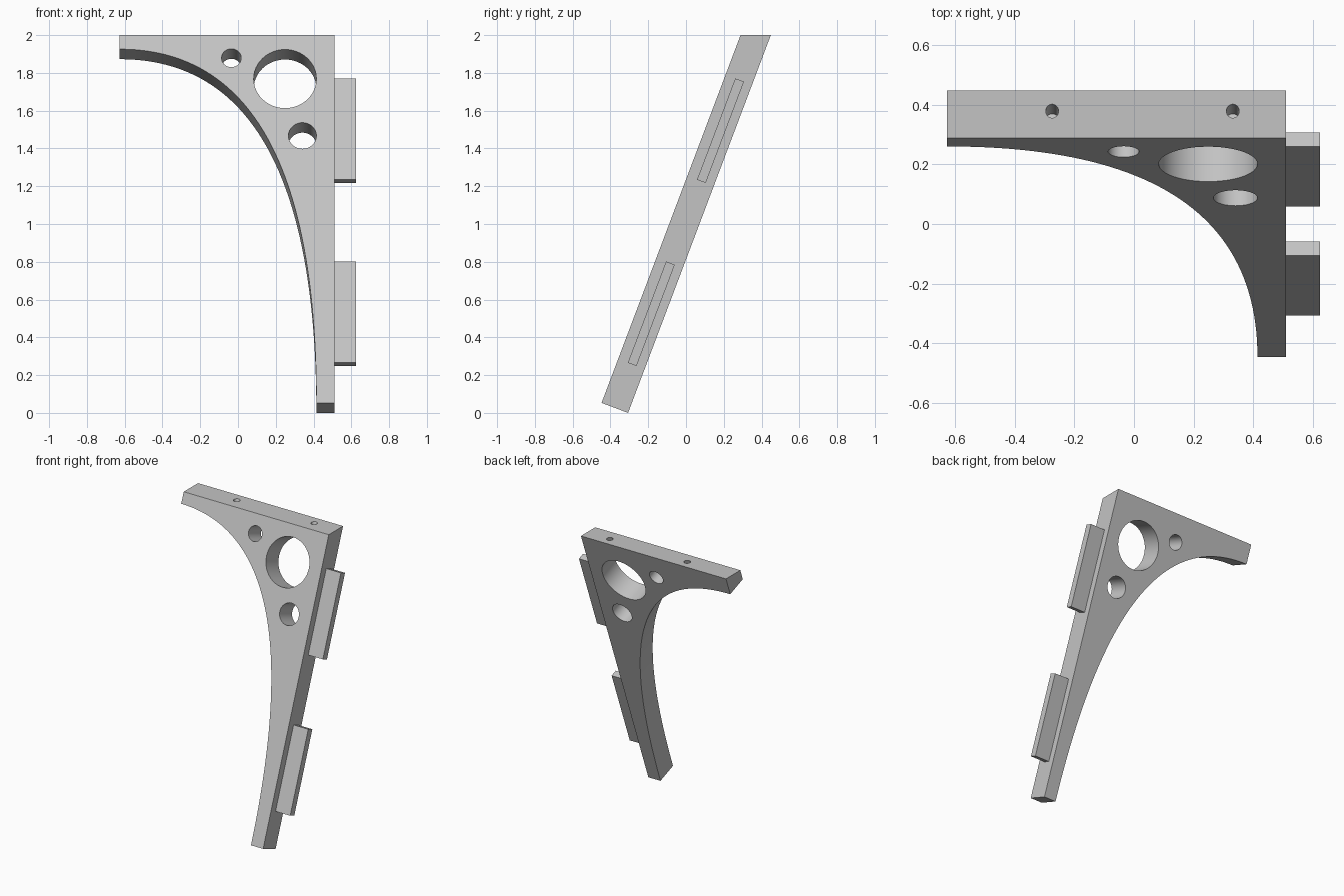
import bpy, bmesh, math
from mathutils import Matrix, Vector

if "Cube" in bpy.data.objects:
    bpy.data.objects.remove(bpy.data.objects["Cube"], do_unlink=True)

# Slanted frame: local x across, local y up the slope, local z out of the front face
LEAN = math.radians(20.7)
FRAME = Matrix.Translation((0, -0.447, 0.053)) @ Matrix.Rotation(math.pi / 2 - LEAN, 4, 'X')
THICK = 0.15
LEFT, INNER, RIGHT = -0.628, 0.415, 0.51
ARM = 2.002

grey = bpy.data.materials.new("light grey")
grey.use_nodes = True
grey.diffuse_color = (0.55, 0.55, 0.55, 1)
grey.node_tree.nodes["Principled BSDF"].inputs["Base Color"].default_value = grey.diffuse_color


def finish(name, bm):
    bmesh.ops.recalc_face_normals(bm, faces=bm.faces)
    mesh = bpy.data.meshes.new(name)
    bm.to_mesh(mesh)
    bm.free()
    mesh.materials.append(grey)
    obj = bpy.data.objects.new(name, mesh)
    bpy.context.collection.objects.link(obj)
    return obj


def extrude_profile(name, points, front, back, top=None):
    bm = bmesh.new()
    face = bm.faces.new([bm.verts.new((x, y, -front)) for x, y in points])
    new = bmesh.ops.extrude_face_region(bm, geom=[face])["geom"]
    verts = [g for g in new if isinstance(g, bmesh.types.BMVert)]
    bmesh.ops.translate(bm, vec=(0, 0, front - back), verts=verts)
    bm.transform(FRAME)
    if top:  # level cut across the slanted slab
        cut = bmesh.ops.bisect_plane(bm, geom=bm.verts[:] + bm.edges[:] + bm.faces[:],
                                     plane_co=(0, 0, top), plane_no=(0, 0, 1), clear_outer=True)
        rim = [g for g in cut["geom_cut"] if isinstance(g, bmesh.types.BMEdge)]
        bmesh.ops.contextual_create(bm, geom=rim)
    return finish(name, bm)


def rod(name, radius, depth, local):
    bm = bmesh.new()
    bmesh.ops.create_cone(bm, cap_ends=True, segments=48, radius1=radius, radius2=radius,
                          depth=depth, matrix=FRAME @ local)
    return finish(name, bm)


# Bracket outline with a curved inner edge
corner = Vector((INNER, ARM))
start, end = Vector((LEFT, ARM)), Vector((INNER, 0))
outline = [(RIGHT, 0), (RIGHT, 2.3), (LEFT, 2.3)]
STEPS = 48
for i in range(STEPS + 1):
    t = i / STEPS
    outline.append(tuple(start * (1 - t) ** 2 + corner * 2 * t * (1 - t) + end * t * t))
bracket = extrude_profile("bracket", outline, 0, THICK, top=2)

# Round through holes
cutters = [rod("hole_cutter", r, 0.5, Matrix.Translation((x, y, -THICK / 2)))
           for x, y, r in ((0.249, 1.834, 0.166), (-0.035, 1.952, 0.052), (0.341, 1.512, 0.074))]
# Blind screw holes in the top edge, running down the slope
for x in (-0.275, 0.332):
    turn = Matrix.Rotation(math.pi / 2, 4, 'X')
    cutters.append(rod("screw_cutter", 0.0215, 0.2, Matrix.Translation((x, 2.13, -0.085)) @ turn))

bpy.context.view_layer.objects.active = bracket
for cutter in cutters:
    cutter.hide_render = True
    mod = bracket.modifiers.new("hole", 'BOOLEAN')
    mod.operation = 'DIFFERENCE'
    mod.solver = 'EXACT'
    mod.object = cutter
    bpy.ops.object.modifier_apply(modifier=mod.name)
    bpy.data.objects.remove(cutter, do_unlink=True)

# Side tabs
for name, low in (("lower_tab", 0.248), ("upper_tab", 1.284)):
    high = low + 0.573
    extrude_profile(name, [(RIGHT, low), (0.625, low), (0.625, high), (RIGHT, high)], 0.055, 0.104)

# Smooth curved walls, crisp edges
bpy.ops.object.select_all(action='DESELECT')
bracket.select_set(True)
bpy.ops.object.shade_smooth_by_angle(angle=math.radians(30))
